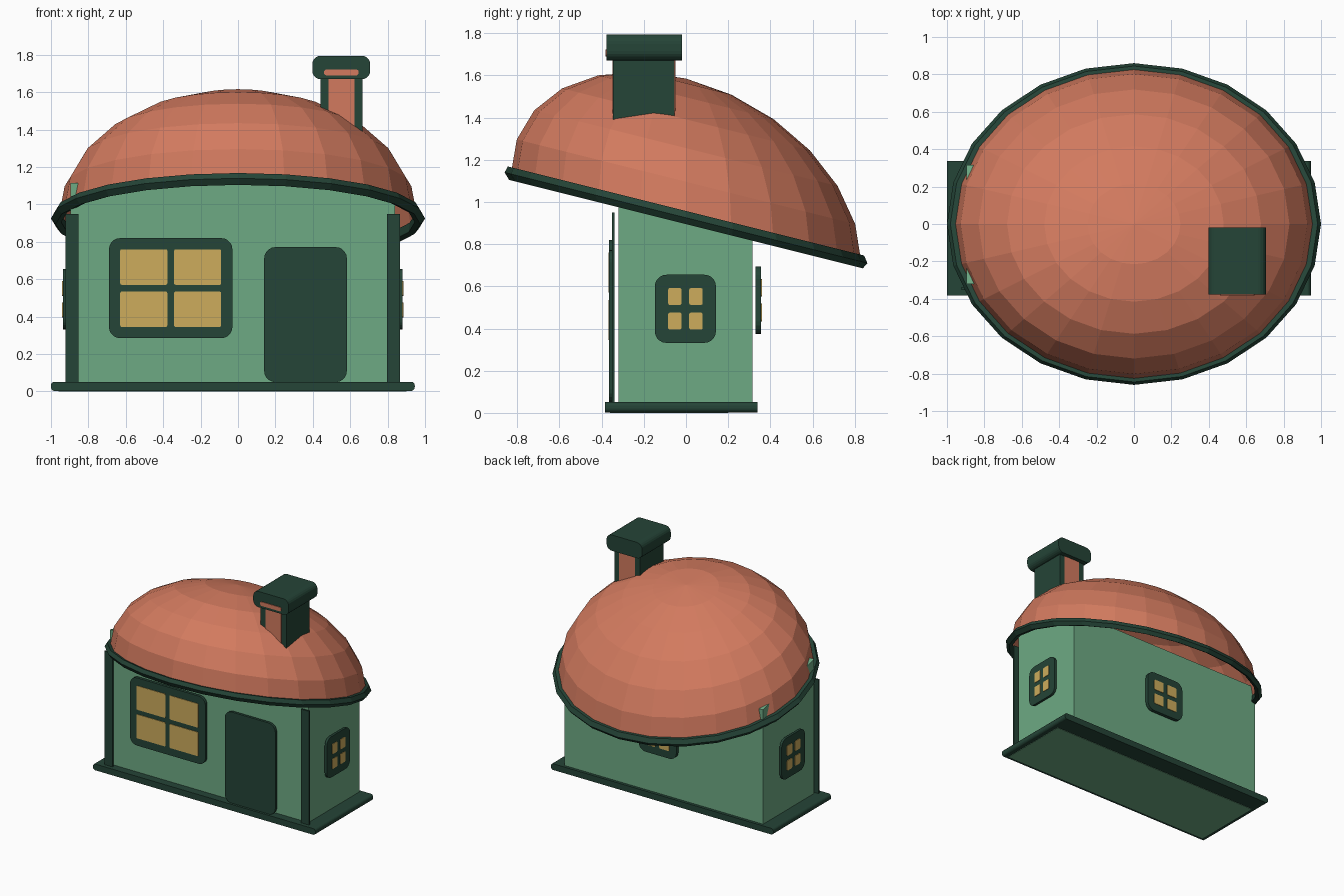
import bpy, bmesh
from math import sin, cos, pi, radians

old = bpy.data.objects.get("Cube")
if old:
    bpy.data.objects.remove(old, do_unlink=True)


def material(name, rgb):
    m = bpy.data.materials.new(name)
    m.use_nodes = True
    m.diffuse_color = (*rgb, 1)
    m.node_tree.nodes["Principled BSDF"].inputs["Base Color"].default_value = (*rgb, 1)
    return m


GREEN = material("wall green", (0.155, 0.402, 0.231))
DARK = material("dark green trim", (0.018, 0.058, 0.038))
ORANGE = material("roof terracotta", (0.645, 0.195, 0.114))
YELLOW = material("window yellow", (0.61, 0.413, 0.107))

SLOPE = -0.25     # roof drop per unit of y
EAVE = 0.925      # eave height at y = 0
SEGMENTS = 24


def finish(name, bm, mat):
    bmesh.ops.recalc_face_normals(bm, faces=bm.faces)
    mesh = bpy.data.meshes.new(name)
    bm.to_mesh(mesh)
    bm.free()
    mesh.materials.append(mat)
    obj = bpy.data.objects.new(name, mesh)
    bpy.context.collection.objects.link(obj)
    return obj


def rounded(u0, u1, v0, v1, r=0.0, steps=5):
    """Outline of a rectangle with rounded corners."""
    if r == 0:
        return [(u0, v0), (u1, v0), (u1, v1), (u0, v1)]
    centres = [(u1 - r, v1 - r), (u0 + r, v1 - r), (u0 + r, v0 + r), (u1 - r, v0 + r)]
    points = []
    for i, (cu, cv) in enumerate(centres):
        for s in range(steps + 1):
            a = (i + s / steps) * pi / 2
            points.append((cu + r * cos(a), cv + r * sin(a)))
    return points


def prism(name, outline, axis, d0, d1, mat):
    """Extrude an upright outline along the x or y axis."""
    bm = bmesh.new()
    place = (lambda u, v, d: (u, d, v)) if axis == "y" else (lambda u, v, d: (d, u, v))
    a = [bm.verts.new(place(u, v, d0)) for u, v in outline]
    b = [bm.verts.new(place(u, v, d1)) for u, v in outline]
    bm.faces.new(a)
    bm.faces.new(b)
    n = len(a)
    for i in range(n):
        bm.faces.new((a[i], a[(i + 1) % n], b[(i + 1) % n], b[i]))
    return finish(name, bm, mat)


def sheared_lathe(name, profile, y_ratio, mat, closed):
    """Turn a profile into an oval solid, sheared to follow the roof slope."""
    bm = bmesh.new()
    rings = []
    for r, z in profile:
        ring = []
        for i in range(SEGMENTS):
            a = 2 * pi * i / SEGMENTS
            y = r * y_ratio * sin(a)
            ring.append(bm.verts.new((r * cos(a), y, EAVE + z + SLOPE * y)))
        rings.append(ring)
    pairs = list(zip(rings, rings[1:]))
    if closed:
        pairs.append((rings[-1], rings[0]))
    for low, high in pairs:
        for i in range(SEGMENTS):
            j = (i + 1) % SEGMENTS
            bm.faces.new((low[i], low[j], high[j], high[i]))
    if not closed:
        bmesh.ops.remove_doubles(bm, verts=bm.verts, dist=0.0001)
    return finish(name, bm, mat)


def window(name, axis, u, v, d_in, d_out, r, border, bar):
    """Rounded frame with four panes standing just proud of it."""
    prism(name + "_frame", rounded(*u, *v, r), axis, d_in, d_out, DARK)
    proud = 0.004 if d_out > d_in else -0.004
    um, vm = sum(u) / 2, sum(v) / 2
    for i, (u0, u1) in enumerate([(u[0] + border, um - bar), (um + bar, u[1] - border)]):
        for j, (v0, v1) in enumerate([(v[0] + border, vm - bar), (vm + bar, v[1] - border)]):
            prism(f"{name}_pane_{i}{j}", rounded(u0, u1, v0, v1, 0.008, 2), axis,
                  d_out - proud, d_out + proud, YELLOW)


# Walls with a top that follows the roof slope
top = EAVE + 0.11
prism("walls", [(-0.32, 0.02), (0.315, 0.02), (0.315, top + SLOPE * 0.315),
                (-0.32, top - SLOPE * 0.32)], "x", -0.895, 0.84, GREEN)

# Base slab and its floor panel
prism("base", rounded(-1.0, 0.945, 0.003, 0.052, 0.02), "y", -0.383, 0.338, DARK)
prism("floor_panel", rounded(-0.96, 0.9, 0, 0.006), "y", -0.36, 0.2, GREEN)

# Front corner posts
for side, x in (("right", -0.922), ("left", 0.797)):
    prism(side + "_front_post", rounded(x, x + 0.069, 0.05, 0.95), "y", -0.352, -0.338, DARK)

# Door and windows
prism("door", rounded(0.14, 0.582, 0.05, 0.772, 0.06), "y", -0.345, -0.365, DARK)
window("front_window", "y", (-0.69, -0.03), (0.285, 0.82), -0.342, -0.364, 0.06, 0.06, 0.018)
window("back_window", "y", (-0.165, 0.165), (0.374, 0.695), 0.33, 0.356, 0.06, 0.06, 0.017)
window("left_window", "x", (-0.148, 0.142), (0.332, 0.655), 0.862, 0.88, 0.055, 0.063, 0.018)
window("right_window", "x", (-0.148, 0.142), (0.332, 0.655), -0.918, -0.936, 0.055, 0.063, 0.018)

# Dome roof and its eave rim
dome = [(0.96 * cos(radians(a)), 0.66 * sin(radians(a))) for a in range(0, 91, 15)]
sheared_lathe("roof_dome", dome, 0.865, ORANGE, False)
rim = [(1.0, 0.0), (0.982, 0.032), (0.95, 0.03), (0.945, -0.02), (0.975, -0.03)]
sheared_lathe("roof_rim", rim, 0.86, DARK, True)

# Chimney with inset coloured panels and a rounded cap
prism("chimney_stack", rounded(0.44, 0.665, 1.28, 1.68), "y", -0.345, -0.055, DARK)
prism("chimney_front_panel", rounded(0.483, 0.622, 1.28, 1.68), "y", -0.349, -0.343, ORANGE)
prism("chimney_back_panel", rounded(0.483, 0.622, 1.28, 1.68), "y", -0.057, -0.05, ORANGE)
prism("chimney_cap", rounded(0.397, 0.707, 1.67, 1.795, 0.045), "y", -0.377, -0.018, DARK)
prism("chimney_cap_slot", rounded(0.46, 0.645, 1.69, 1.722, 0.014), "y", -0.382, -0.374, ORANGE)
